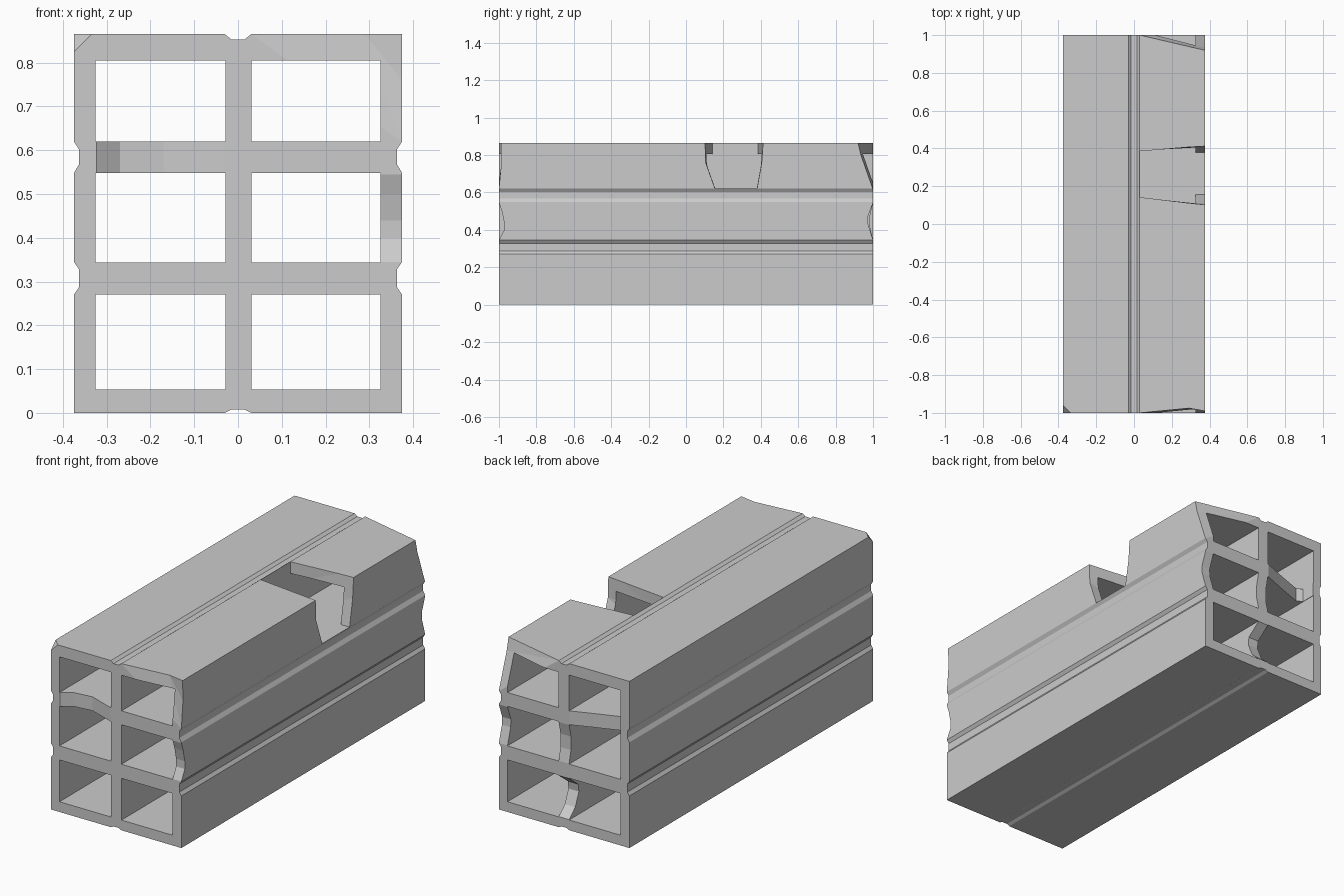
import bpy, bmesh
from mathutils import Vector

if "Cube" in bpy.data.objects:
    bpy.data.objects.remove(bpy.data.objects["Cube"])


def add_object(name, bm):
    bmesh.ops.recalc_face_normals(bm, faces=bm.faces)
    mesh = bpy.data.meshes.new(name)
    bm.to_mesh(mesh)
    bm.free()
    ob = bpy.data.objects.new(name, mesh)
    bpy.context.collection.objects.link(ob)
    return ob


def carve(points):
    """Subtract the convex hull of the points from the brick."""
    bm = bmesh.new()
    for p in points:
        bm.verts.new(p)
    hull = bmesh.ops.convex_hull(bm, input=bm.verts)
    junk = [v for v in hull["geom_interior"] if isinstance(v, bmesh.types.BMVert)]
    bmesh.ops.delete(bm, geom=junk, context="VERTS")
    bmesh.ops.dissolve_limit(bm, angle_limit=0.001, verts=bm.verts, edges=bm.edges)
    cutter = add_object("cutter", bm)
    cutter.hide_render = True
    mod = brick.modifiers.new("cut", "BOOLEAN")
    mod.operation, mod.solver, mod.object = "DIFFERENCE", "EXACT", cutter
    bpy.context.view_layer.objects.active = brick
    bpy.ops.object.modifier_apply(modifier=mod.name)
    bpy.data.objects.remove(cutter)


def box(x0, x1, y0, y1, z0, z1):
    return [(x, y, z) for x in (x0, x1) for y in (y0, y1) for z in (z0, z1)]


def swept(points, offset):
    return [Vector(p) for p in points] + [Vector(p) + Vector(offset) for p in points]


# Outer body: right half of the grooved section, mirrored and extruded
half = [(0.015, 0.008), (0.03, 0), (0.375, 0), (0.375, 0.27), (0.363, 0.287),
        (0.363, 0.328), (0.375, 0.345), (0.375, 0.548), (0.363, 0.568),
        (0.363, 0.602), (0.375, 0.62), (0.375, 0.865), (0.03, 0.865), (0.015, 0.853)]
section = half + [(-x, z) for x, z in reversed(half)]
bm = bmesh.new()
face = bm.faces.new([bm.verts.new((x, -1, z)) for x, z in section])
ext = bmesh.ops.extrude_face_region(bm, geom=[face])
bmesh.ops.translate(bm, vec=(0, 2, 0),
                    verts=[g for g in ext["geom"] if isinstance(g, bmesh.types.BMVert)])
brick = add_object("hollow_brick", bm)

# Six through cells
for z0, z1 in ((0.053, 0.27), (0.343, 0.548), (0.62, 0.805)):
    for x0, x1 in ((-0.325, -0.029), (0.031, 0.325)):
        carve(box(x0, x1, -1.1, 1.1, z0, z1))

# Broken opening in the top right edge
outer = [(0.38, y, z) for y, z in ((0.10, 0.9), (0.105, 0.76), (0.155, 0.62),
                                   (0.38, 0.62), (0.405, 0.76), (0.415, 0.9))]
inner = [(0.031, y, z) for y, z in ((0.142, 0.9), (0.142, 0.76), (0.165, 0.62),
                                    (0.37, 0.62), (0.385, 0.76), (0.385, 0.9))]
carve(outer + inner)

# Chipped corners
carve(swept([(0.03, 1, 0.865), (0.33, 0.93, 0.865), (0.375, 0.92, 0.865),
             (0.375, 0.935, 0.8), (0.375, 1, 0.615)], (0.1, 0.1, 0.1)))
carve(swept([(0.03, -1, 0.865), (0.29, -0.975, 0.865), (0.375, -0.99, 0.865),
             (0.375, -0.987, 0.76), (0.375, -1, 0.62)], (0.1, -0.1, 0.1)))
carve(swept([(-0.375, -1, 0.825), (-0.335, -1, 0.865), (-0.375, -0.96, 0.865)],
            (-0.1, -0.1, 0.1)))


# Chips in the ends of walls and webs
def wall_chip(x0, x1, profile):      # profile (y, z)
    end = 1.05 if profile[0][0] > 0 else -1.05
    pts = profile + [(end, profile[0][1]), (end, profile[-1][1])]
    carve([(x, y, z) for x in (x0, x1) for y, z in pts])


def web_chip(z0, z1, profile):       # profile (x, y)
    end = 1.05 if profile[0][1] > 0 else -1.05
    pts = profile + [(profile[0][0], end), (profile[-1][0], end)]
    carve([(x, y, z) for z in (z0, z1) for x, y in pts])


wall_chip(0.32, 0.4, [(-1, 0.345), (-0.972, 0.4), (-0.972, 0.44), (-0.985, 0.5), (-1, 0.545)])
wall_chip(0.32, 0.4, [(1, 0.345), (0.974, 0.43), (0.972, 0.47), (1, 0.545)])
wall_chip(-0.035, 0.035, [(1, 0.055), (0.95, 0.1), (0.92, 0.17), (0.925, 0.21), (1, 0.268)])
wall_chip(-0.035, 0.035, [(1, 0.345), (0.985, 0.41), (0.985, 0.48), (1, 0.546)])
web_chip(0.54, 0.63, [(-0.323, -1), (-0.27, -0.962), (-0.17, -0.95), (-0.032, -1)])
web_chip(0.54, 0.63, [(-0.032, 1), (-0.15, 0.955), (-0.29, 0.905), (-0.323, 0.92)])
